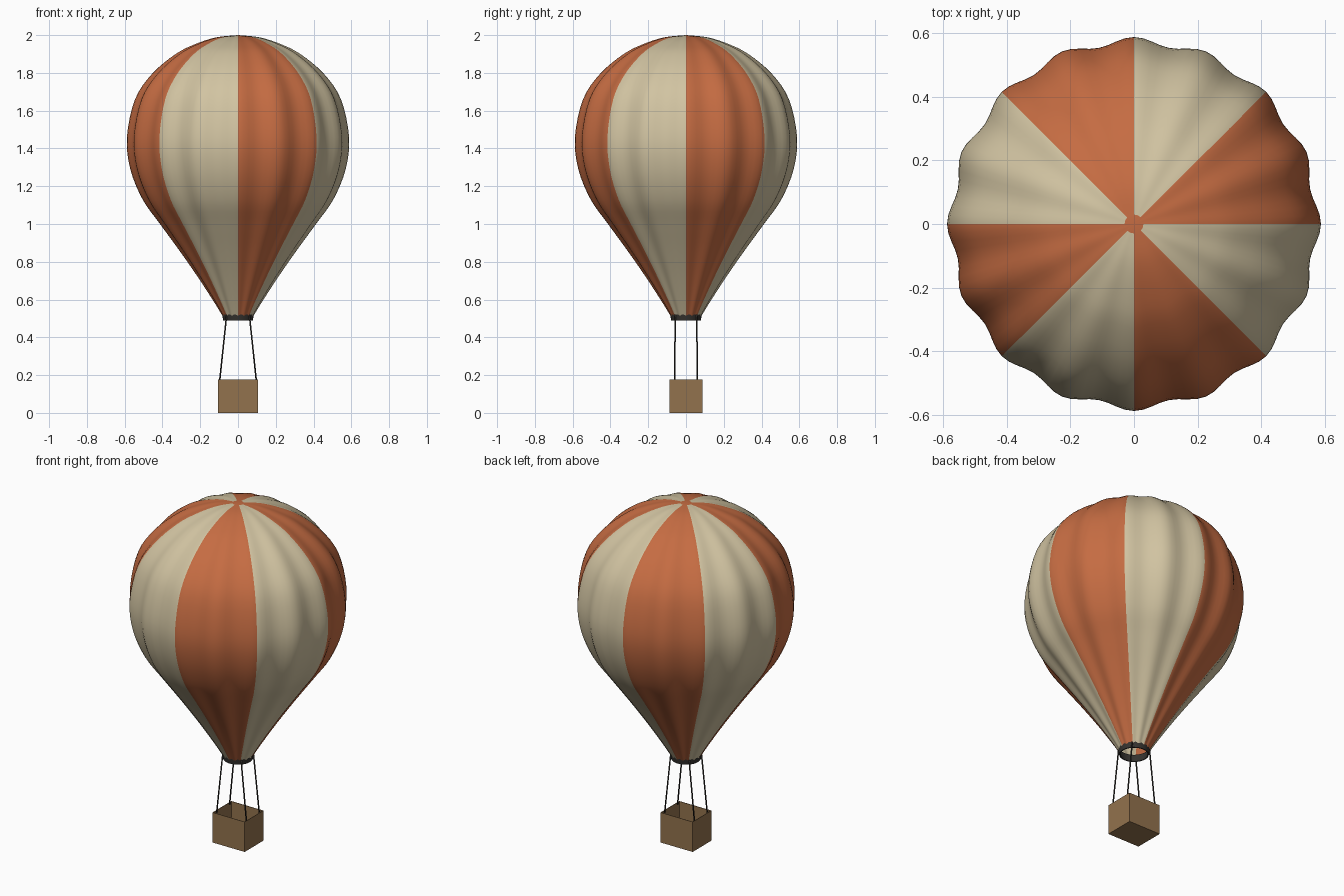
import bpy, bmesh
from math import cos, sin, pi
from mathutils import Vector
from mathutils.geometry import interpolate_bezier

if "Cube" in bpy.data.objects:
    bpy.data.objects.remove(bpy.data.objects["Cube"])


def material(name, rgb):
    m = bpy.data.materials.new(name)
    m.diffuse_color = (*rgb, 1)
    m.use_nodes = True
    m.node_tree.nodes["Principled BSDF"].inputs["Base Color"].default_value = m.diffuse_color
    return m


orange = material("orange_cloth", (0.56, 0.15, 0.055))
cream = material("cream_cloth", (0.64, 0.55, 0.36))
wicker = material("wicker", (0.29, 0.17, 0.075))
dark = material("dark_trim", (0.035, 0.032, 0.028))


def finish(bm, name, mats, smooth=False):
    me = bpy.data.meshes.new(name)
    bm.to_mesh(me)
    bm.free()
    for m in mats:
        me.materials.append(m)
    for p in me.polygons:
        p.use_smooth = smooth
    ob = bpy.data.objects.new(name, me)
    bpy.context.collection.objects.link(ob)
    return ob


def smooth_profile(pts, steps):
    # Catmull-Rom style curve through the (radius, height) points
    v = [Vector((r, z, 0)) for r, z in pts]
    out = []
    for i in range(len(v) - 1):
        a, b = v[i], v[i + 1]
        ta = b - v[max(i - 1, 0)]
        tb = v[min(i + 2, len(v) - 1)] - a
        out += interpolate_bezier(a, a + ta / 6, b - tb / 6, b, steps + 1)[:-1]
    return [(p.x, p.y) for p in out + [v[-1]]]


# Envelope: puckered cloth, eight alternating gores, open mouth
SEG = 128
outline = smooth_profile([(0.083, 0.515), (0.135, 0.60), (0.22, 0.73), (0.315, 0.866),
                          (0.413, 1.0), (0.505, 1.13), (0.570, 1.29), (0.588, 1.46),
                          (0.545, 1.66), (0.455, 1.795), (0.33, 1.90), (0.225, 1.953),
                          (0.12, 1.987), (0.03, 1.998)], 4)
bm = bmesh.new()
rings = []
for r, z in outline:
    ring = []
    for i in range(SEG):
        a = 2 * pi * i / SEG
        k = r * (0.98 + 0.02 * cos(16 * a))
        ring.append(bm.verts.new((k * cos(a), k * sin(a), z)))
    rings.append(ring)
for lo, hi in zip(rings, rings[1:]):
    for i in range(SEG):
        j = (i + 1) % SEG
        f = bm.faces.new((lo[i], lo[j], hi[j], hi[i]))
        f.material_index = (i * 8 // SEG) % 2
crown = bm.verts.new((0, 0, 2.0))
for i in range(SEG):
    bm.faces.new((rings[-1][i], rings[-1][(i + 1) % SEG], crown))
finish(bm, "envelope", [orange, cream], True)

# Mouth ring: short open band with a little thickness
bm = bmesh.new()
section = [(0.079, 0.49), (0.086, 0.535), (0.080, 0.535), (0.073, 0.49)]
loops = [[bm.verts.new((r * cos(2 * pi * i / 48), r * sin(2 * pi * i / 48), z))
          for i in range(48)] for r, z in section]
for k in range(4):
    p, q = loops[k], loops[(k + 1) % 4]
    for i in range(48):
        j = (i + 1) % 48
        bm.faces.new((p[i], p[j], q[j], q[i]))
ring = finish(bm, "mouth_ring", [dark], True)
bpy.context.view_layer.objects.active = ring
ring.select_set(True)
bpy.ops.object.shade_smooth_by_angle()

# Basket: open-topped box with thin walls
bm = bmesh.new()
bmesh.ops.create_cube(bm, size=1)
for v in bm.verts:
    v.co = (v.co.x * 0.21, v.co.y * 0.176, (v.co.z + 0.5) * 0.177)
bmesh.ops.delete(bm, geom=[f for f in bm.faces if f.normal.z > 0.9], context='FACES_ONLY')
basket = finish(bm, "basket", [wicker])
wall = basket.modifiers.new("wall", 'SOLIDIFY')
wall.thickness = 0.004
wall.offset = -1

# Four ropes from the ring to the basket
for sx, side in ((-1, "left"), (1, "right")):
    for sy, end in ((-1, "front"), (1, "back")):
        a = Vector((sx * 0.097, sy * 0.060, 0.17))
        b = Vector((sx * 0.060, sy * 0.057, 0.52))
        bm = bmesh.new()
        bmesh.ops.create_cone(bm, cap_ends=True, segments=8, radius1=0.004,
                              radius2=0.004, depth=(b - a).length)
        rope = finish(bm, f"rope_{end}_{side}", [dark], True)
        rope.location = (a + b) / 2
        rope.rotation_euler = (b - a).to_track_quat('Z', 'Y').to_euler()
